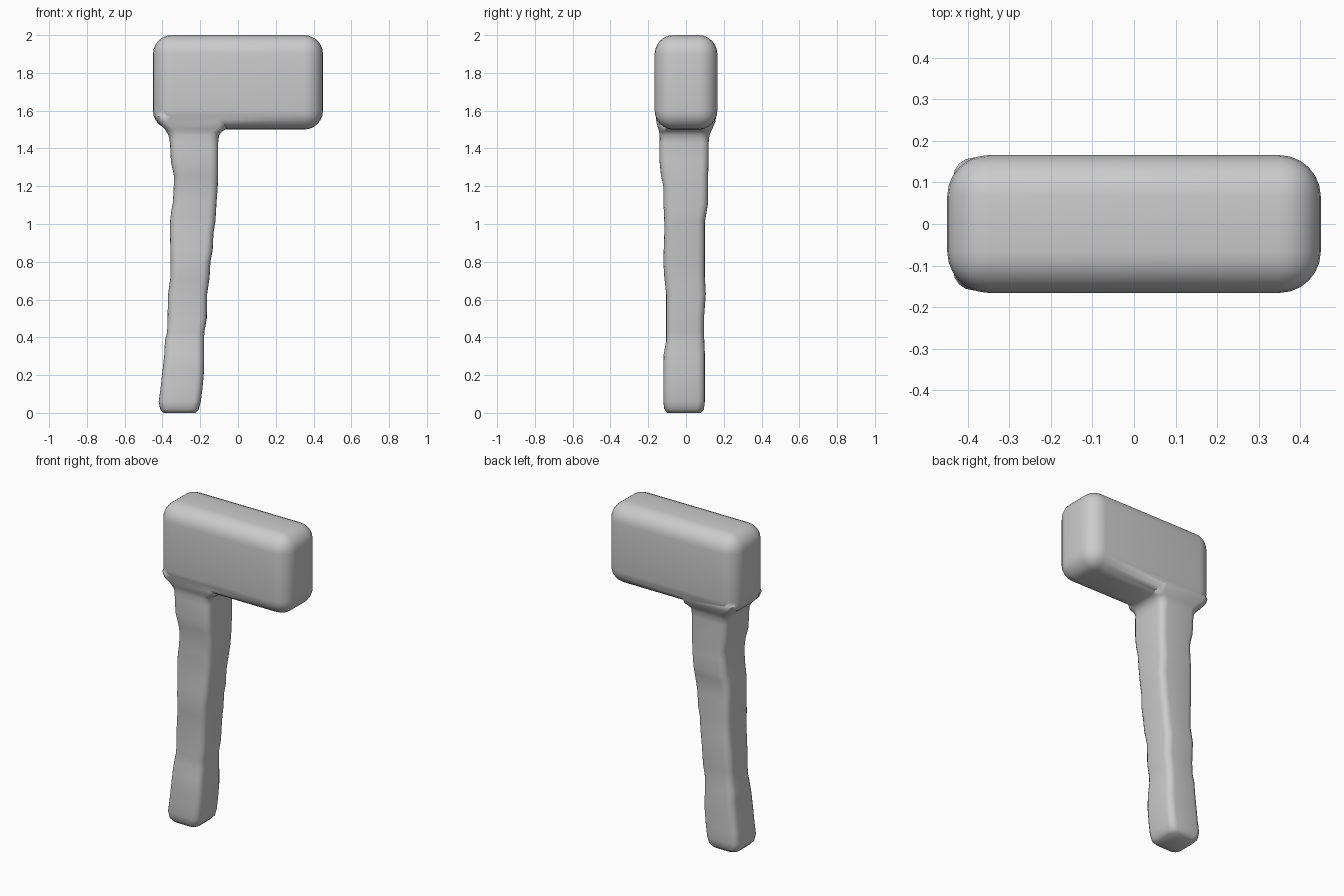
import bpy, bmesh, math

if "Cube" in bpy.data.objects:
    bpy.data.objects.remove(bpy.data.objects["Cube"])

grey = bpy.data.materials.new("light grey")
grey.diffuse_color = (0.6, 0.6, 0.6, 1)
grey.use_nodes = True
grey.node_tree.nodes["Principled BSDF"].inputs["Base Color"].default_value = grey.diffuse_color


def make_object(name, bm):
    bmesh.ops.recalc_face_normals(bm, faces=bm.faces[:])
    mesh = bpy.data.meshes.new(name)
    bm.to_mesh(mesh)
    bm.free()
    mesh.materials.append(grey)
    ob = bpy.data.objects.new(name, mesh)
    bpy.context.collection.objects.link(ob)
    return ob


def rounded_ring(x0, x1, y0, y1, r, steps=4):
    pts = []
    corners = [(x1 - r, y1 - r), (x0 + r, y1 - r), (x0 + r, y0 + r), (x1 - r, y0 + r)]
    for i, (cx, cy) in enumerate(corners):
        for s in range(steps + 1):
            a = math.pi / 2 * (i + s / steps)
            pts.append((cx + r * math.cos(a), cy + r * math.sin(a)))
    return pts


# Head: block with broad rounded edges
bm = bmesh.new()
bmesh.ops.create_cube(bm, size=1)
for v in bm.verts:
    v.co.x *= 0.9
    v.co.y *= 0.332
    v.co.z = 1.75 + v.co.z * 0.5
bmesh.ops.bevel(bm, geom=bm.edges[:], offset=0.1, segments=6, profile=0.5, affect='EDGES')
head = make_object("hammer", bm)

# Handle: uneven carved outline, z, left, right, front, back
outline = [
    (0.005, -0.395, -0.225, -0.10, 0.08), (0.02, -0.412, -0.207, -0.115, 0.095),
    (0.06, -0.42, -0.197, -0.12, 0.10), (0.13, -0.41, -0.188, -0.12, 0.10),
    (0.22, -0.40, -0.18, -0.12, 0.10), (0.31, -0.39, -0.18, -0.118, 0.10),
    (0.38, -0.387, -0.18, -0.105, 0.097), (0.43, -0.375, -0.178, -0.105, 0.095),
    (0.50, -0.373, -0.165, -0.105, 0.095), (0.63, -0.37, -0.163, -0.105, 0.105),
    (0.72, -0.357, -0.15, -0.115, 0.10), (0.80, -0.357, -0.146, -0.12, 0.10),
    (0.86, -0.358, -0.134, -0.118, 0.10), (0.95, -0.36, -0.13, -0.115, 0.10),
    (1.01, -0.36, -0.12, -0.115, 0.10), (1.07, -0.353, -0.116, -0.117, 0.11),
    (1.11, -0.345, -0.114, -0.12, 0.117), (1.20, -0.34, -0.107, -0.12, 0.117),
    (1.26, -0.34, -0.105, -0.133, 0.117), (1.33, -0.355, -0.105, -0.14, 0.12),
    (1.43, -0.36, -0.105, -0.14, 0.12), (1.47, -0.368, -0.10, -0.14, 0.124),
    (1.49, -0.38, -0.085, -0.143, 0.133), (1.505, -0.39, -0.06, -0.147, 0.14),
    (1.54, -0.425, -0.06, -0.157, 0.155), (1.57, -0.436, -0.07, -0.16, 0.16),
    (1.62, -0.42, -0.10, -0.13, 0.13),
]
bm = bmesh.new()
rings = []
for z, x0, x1, y0, y1 in outline:
    r = 0.04 if z < 1.45 else 0.05
    rings.append([bm.verts.new((x, y, z)) for x, y in rounded_ring(x0, x1, y0, y1, r)])
for a, b in zip(rings, rings[1:]):
    n = len(a)
    for i in range(n):
        bm.faces.new((a[i], a[(i + 1) % n], b[(i + 1) % n], b[i]))
bm.faces.new(rings[0])
bm.faces.new(rings[-1])
for v in bm.verts:
    if v.co.z < 0.01:
        v.co.z = 0
handle = make_object("handle", bm)

# Join the handle into the head as one solid
mod = head.modifiers.new("join", 'BOOLEAN')
mod.operation = 'UNION'
mod.solver = 'EXACT'
mod.object = handle
bpy.context.view_layer.objects.active = head
head.select_set(True)
bpy.ops.object.modifier_apply(modifier="join")
bpy.data.objects.remove(handle)
bpy.ops.object.shade_smooth_by_angle(angle=math.radians(50))
